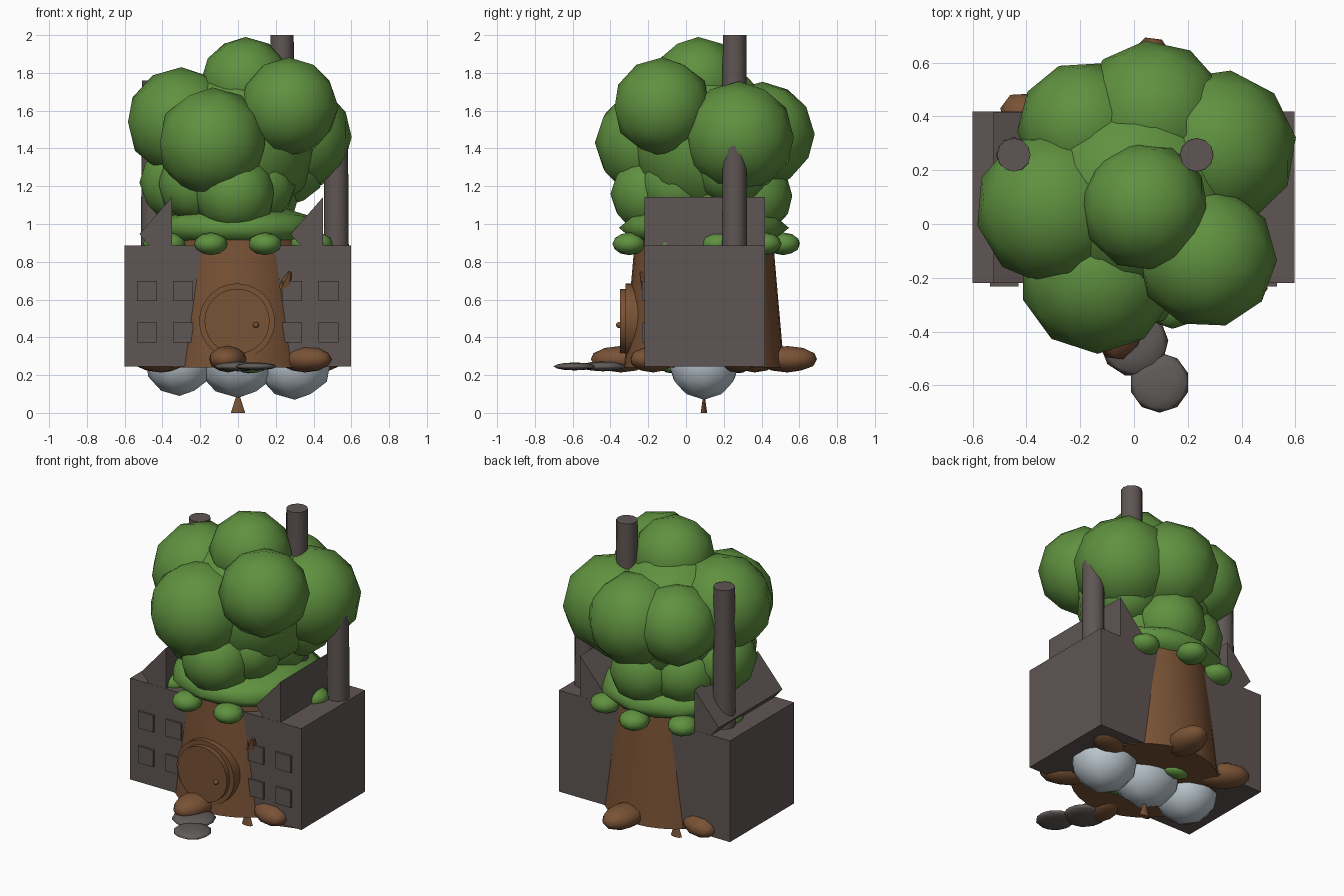
import bpy, bmesh, math
from mathutils import Matrix, Vector

if "Cube" in bpy.data.objects:
    bpy.data.objects.remove(bpy.data.objects["Cube"])


def material(name, rgb):
    m = bpy.data.materials.new(name)
    m.diffuse_color = (*rgb, 1)
    m.use_nodes = True
    m.node_tree.nodes["Principled BSDF"].inputs["Base Color"].default_value = m.diffuse_color
    return m


LEAF = material("leaf green", (0.115, 0.283, 0.050))
BARK = material("bark brown", (0.190, 0.084, 0.036))
WALL = material("dark wall", (0.114, 0.093, 0.087))
STONE = material("stone grey", (0.120, 0.108, 0.102))
CLOUD = material("pale cloud", (0.50, 0.57, 0.62))


def finish(name, bm, mat, smooth=None):
    """Turn a bmesh into an object; smooth is an edge angle in degrees."""
    bmesh.ops.recalc_face_normals(bm, faces=bm.faces)
    me = bpy.data.meshes.new(name)
    bm.to_mesh(me)
    bm.free()
    me.materials.append(mat)
    ob = bpy.data.objects.new(name, me)
    bpy.context.collection.objects.link(ob)
    if smooth:
        bpy.ops.object.select_all(action='DESELECT')
        ob.select_set(True)
        bpy.context.view_layer.objects.active = ob
        bpy.ops.object.shade_smooth_by_angle(angle=math.radians(smooth))
    return ob


def blob(name, center, radii, mat, turn=0.0):
    bm = bmesh.new()
    m = (Matrix.Translation(center) @ Matrix.Rotation(turn, 4, 'Z')
         @ Matrix.Diagonal((*radii, 1)))
    bmesh.ops.create_icosphere(bm, subdivisions=2, radius=1, matrix=m)
    return finish(name, bm, mat, 80)


def box(name, lo, hi, mat):
    bm = bmesh.new()
    lo, hi = Vector(lo), Vector(hi)
    m = Matrix.Translation((lo + hi) / 2) @ Matrix.Diagonal((*(hi - lo), 1))
    bmesh.ops.create_cube(bm, size=1, matrix=m)
    return finish(name, bm, mat)


def rod(name, start, end, r1, r2, mat, sides=12, scale=(1, 1)):
    start, end = Vector(start), Vector(end)
    axis = end - start
    bm = bmesh.new()
    m = (Matrix.Translation((start + end) / 2)
         @ axis.to_track_quat('Z', 'Y').to_matrix().to_4x4()
         @ Matrix.Diagonal((*scale, 1, 1)))
    bmesh.ops.create_cone(bm, cap_ends=True, segments=sides, radius1=r1,
                          radius2=r2, depth=axis.length, matrix=m)
    return finish(name, bm, mat, 40)


# Trunk
CY = 0.095
rod("trunk", (0, CY, 0.24), (0, CY, 0.98), 0.425, 0.36, BARK, 32)

# Roots around the trunk foot
for i in range(6):
    a = math.radians(-97 + 60 * i)
    blob(f"root_{i}", (0.445 * math.cos(a), CY + 0.445 * math.sin(a), 0.284),
         (0.162, 0.1, 0.07), BARK, a)

# Round door, frame and knob
rod("door_frame", (-0.005, -0.2, 0.485), (-0.005, -0.32, 0.485), 0.2, 0.2, BARK, 40)
rod("door", (-0.005, -0.25, 0.485), (-0.005, -0.35, 0.485), 0.172, 0.172, BARK, 40)
blob("door_knob", (0.095, -0.355, 0.465), (0.016, 0.016, 0.016), BARK)

# Small twig beside the door
rod("twig", (0.245, -0.2, 0.665), (0.275, -0.24, 0.745), 0.04, 0.008, BARK, 6)

# Two factory halls with sawtooth roofs and window panels
for side, x0, x1, ridge in (("left", -0.6, -0.17, -0.35), ("right", 0.17, 0.597, 0.45)):
    box(f"{side}_hall", (x0, -0.22, 0.245), (x1, 0.418, 0.885), WALL)
    bm = bmesh.new()
    tri = [bm.verts.new((x, -0.219, z)) for x, z in
           ((ridge, 1.142), (ridge, 0.75), (ridge - 0.172, 0.946))]
    face = bm.faces.new(tri)
    ext = bmesh.ops.extrude_face_region(bm, geom=[face])
    bmesh.ops.translate(bm, vec=(0, 0.636, 0),
                        verts=[g for g in ext["geom"] if isinstance(g, bmesh.types.BMVert)])
    finish(f"{side}_sawtooth_roof", bm, WALL)
    mid = (x0 + x1) / 2
    for col, dx in enumerate((-0.098, 0.095)):
        for row, z in enumerate((0.425, 0.645)):
            box(f"{side}_window_{col}{row}", (mid + dx - 0.053, -0.233, z - 0.053),
                (mid + dx + 0.053, -0.2, z + 0.053), WALL)

# Chimneys
for i, (x, top) in enumerate(((-0.447, 1.76), (0.233, 2.0), (0.52, 1.5))):
    rod(f"chimney_{i}", (x, 0.257, 0.8), (x, 0.257, top), 0.067, 0.062, WALL, 12)

# Tree crown: flattened core, large upper puffs, smaller lower puffs
blob("leaf_core", (0.0, 0.115, 1.42), (0.42, 0.42, 0.42), LEAF)
CROWN = [
    (-0.135, -0.19, 1.43, 0.293), (0.27, -0.125, 1.62, 0.262),
    (-0.30, 0.06, 1.54, 0.29), (0.04, 0.065, 1.75, 0.24), (0.31, 0.28, 1.46, 0.295),
    (0.07, 0.405, 1.475, 0.278), (-0.19, 0.36, 1.49, 0.245),
    (-0.015, -0.185, 1.16, 0.215), (-0.30, 0.10, 1.22, 0.222),
    (-0.22, -0.05, 1.21, 0.205), (0.10, -0.04, 1.2, 0.205),
    (0.03, 0.35, 1.15, 0.215), (-0.18, 0.27, 1.16, 0.2), (0.12, 0.2, 1.16, 0.205),
    (0.26, 0.24, 1.3, 0.205),
]
for i, (x, y, z, r) in enumerate(CROWN):
    blob(f"leaf_puff_{i}", (x, y, z), (r, r, r), LEAF, i * 0.9)

# Leafy skirt and the tufts hanging from its rim
blob("leaf_skirt", (0, CY, 0.98), (0.45, 0.45, 0.125), LEAF)
for i in range(9):
    a = math.radians(-70 + 40 * i)
    blob(f"leaf_tuft_{i}", (0.42 * math.cos(a), CY + 0.42 * math.sin(a), 0.895),
         (0.09, 0.09, 0.06), LEAF, i)

# Stepping stones
for i, (x, y, r, h) in enumerate(((0.095, -0.59, 0.112, 0.021), (0.0, -0.44, 0.128, 0.026))):
    blob(f"stepping_stone_{i}", (x, y, 0.246), (r, r, h), STONE, i)

# Clouds underneath, moss and the hanging peg
for i, (x, z, r) in enumerate(((-0.31, 0.275, 0.185), (0, 0.305, 0.225), (0.3, 0.27, 0.2))):
    blob(f"cloud_{i}", (x, CY, z), (r, 0.19, r), CLOUD, 0)
for i, (x, y) in enumerate(((-0.08, 0.28), (0.07, -0.08))):
    blob(f"moss_{i}", (x, y, 0.24), (0.08, 0.05, 0.03), LEAF)
rod("hanging_peg", (0, CY, 0), (0, CY, 0.1), 0.038, 0.006, BARK, 8, (1, 0.45))
